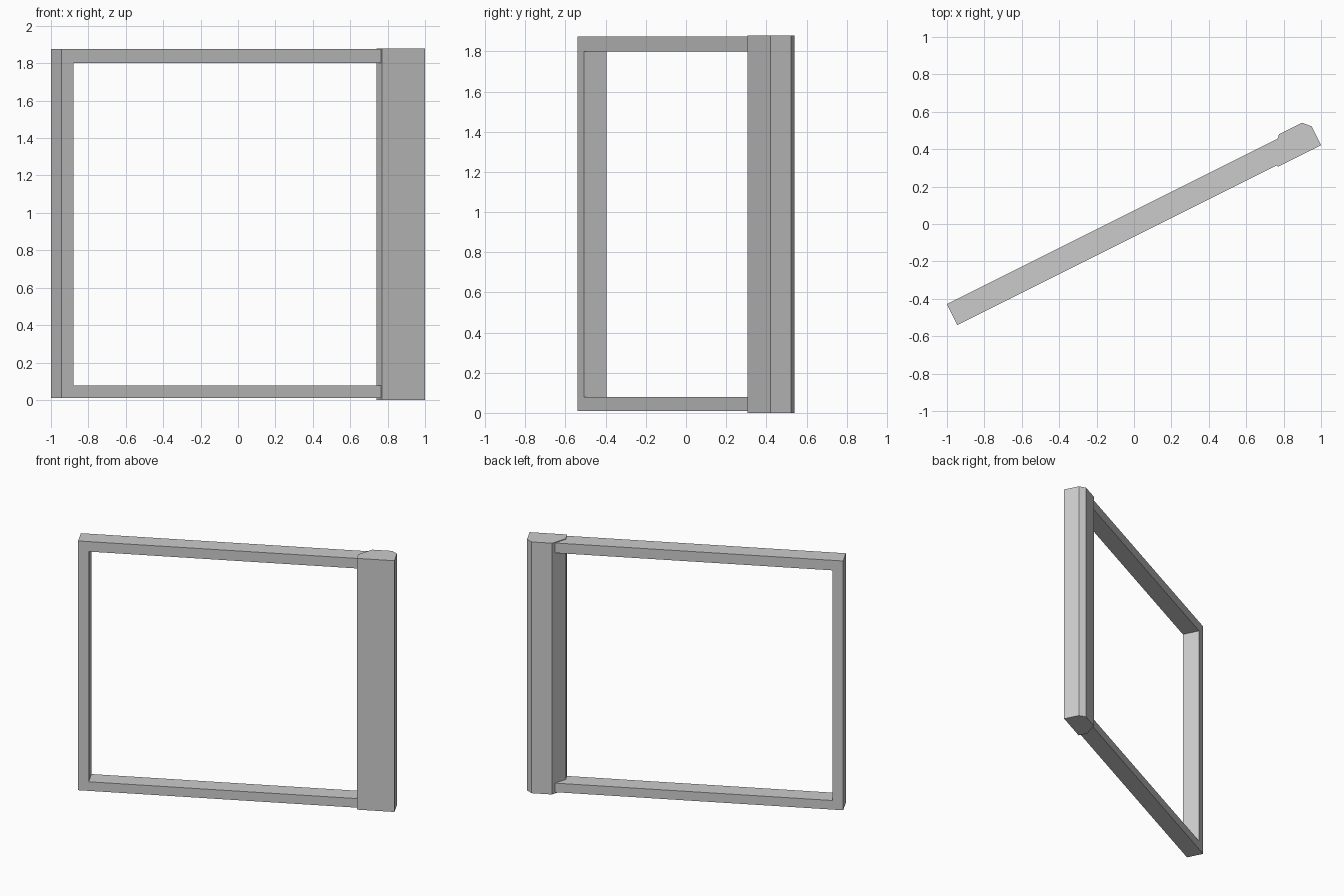
import bpy, bmesh, math
from mathutils import Matrix

if "Cube" in bpy.data.objects:
    bpy.data.objects.remove(bpy.data.objects["Cube"])

TURN = Matrix.Rotation(math.atan(0.5), 4, 'Z')  # whole gate is turned in plan


def prism(name, pts, vec):
    """Extrude a flat polygon along vec, then turn it into place."""
    bm = bmesh.new()
    face = bm.faces.new([bm.verts.new(p) for p in pts])
    ext = bmesh.ops.extrude_face_region(bm, geom=[face])
    moved = [g for g in ext["geom"] if isinstance(g, bmesh.types.BMVert)]
    bmesh.ops.translate(bm, verts=moved, vec=vec)
    bmesh.ops.recalc_face_normals(bm, faces=bm.faces)
    bmesh.ops.transform(bm, matrix=TURN, verts=bm.verts)
    mesh = bpy.data.meshes.new(name)
    bm.to_mesh(mesh)
    bm.free()
    obj = bpy.data.objects.new(name, mesh)
    bpy.context.collection.objects.link(obj)
    return obj


# C-shaped frame: stile with top and bottom rails running into the post
left, inner, right = -1.087, -1.014, 0.93
bottom, sill, head, top = 0.01, 0.078, 1.80, 1.875
outline = [(left, bottom), (right, bottom), (right, sill), (inner, sill),
           (inner, head), (right, head), (right, top), (left, top)]
prism("frame", [(u, -0.061, z) for u, z in outline], (0, 0.125, 0))

# Hinge post with bevelled back corners
section = [(0.825, -0.071), (1.083, -0.071), (1.083, 0.042),
           (1.046, 0.082), (0.907, 0.082), (0.825, -0.005)]
prism("post", [(u, v, 0) for u, v in section], (0, 0, 1.88))
